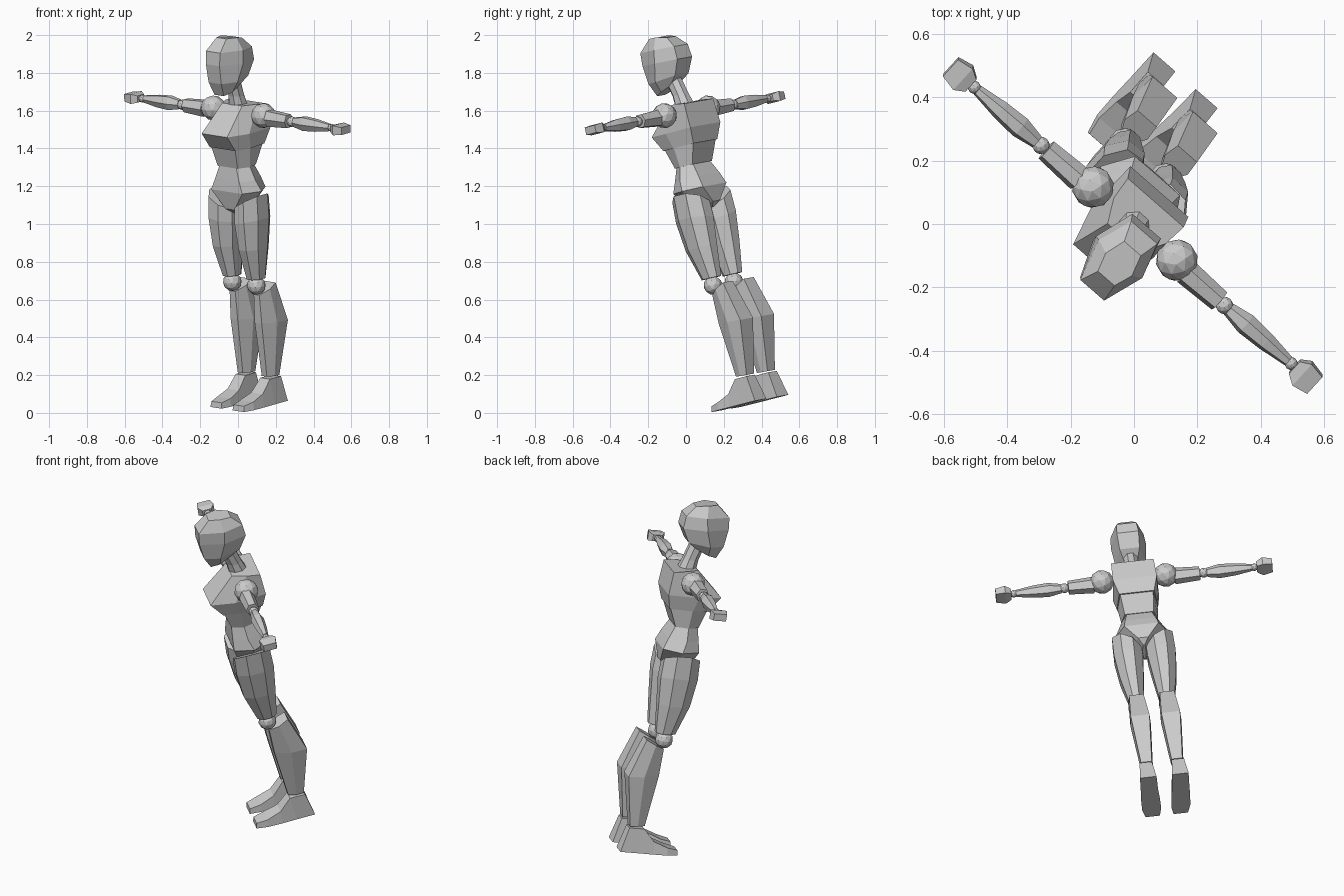
import bpy, bmesh, math
from mathutils import Vector, Matrix

if "Cube" in bpy.data.objects:
    bpy.data.objects.remove(bpy.data.objects["Cube"])

# Leaning body frame: x = left side, y = back, z = up along the spine; origin between the shoulders
left = Vector((0.749, -0.653, -0.116)).normalized()
up = Vector((-0.045, -0.21, 0.977))
up = (up - left * up.dot(left)).normalized()
front = left.cross(up)
FRAME = Matrix((left, -front, up)).transposed().to_4x4()
FRAME.translation = (0, -0.005, 1.612)

grey = bpy.data.materials.new("mid_grey")
grey.diffuse_color = (0.6, 0.6, 0.6, 1)
grey.use_nodes = True
grey.node_tree.nodes["Principled BSDF"].inputs["Base Color"].default_value = grey.diffuse_color


def finish(name, bm):
    bmesh.ops.recalc_face_normals(bm, faces=bm.faces)
    me = bpy.data.meshes.new(name)
    bm.to_mesh(me)
    bm.free()
    me.materials.append(grey)
    ob = bpy.data.objects.new(name, me)
    ob.matrix_world = FRAME
    bpy.context.collection.objects.link(ob)


def loft(name, rings, side=1):
    """Skin closed rings of (left, front, up) points and cap both ends."""
    bm = bmesh.new()
    loops = [[bm.verts.new((side * l, -f, u)) for l, f, u in r] for r in rings]
    n = len(loops[0])
    for a, b in zip(loops, loops[1:]):
        for i in range(n):
            j = (i + 1) % n
            bm.faces.new((a[i], a[j], b[j], b[i]))
    bm.faces.new(loops[0])
    bm.faces.new(loops[-1])
    finish(name, bm)


def both(half):
    """Complete a ring from its left half, listed front to back."""
    return half + [(-l, f, u) for l, f, u in reversed(half)]


def ball(name, l, f, u, r, side):
    bm = bmesh.new()
    bmesh.ops.create_icosphere(bm, subdivisions=2, radius=r,
                               matrix=Matrix.Translation((side * l, -f, u)))
    finish(name, bm)


def level_ring(l, f, u, hw, hd, n=8, slope=0):
    """Ring across a vertical limb; slope raises its outer side."""
    k = 1 / math.cos(math.pi / n)
    pts = []
    for i in range(n):
        a = math.tau * (i + 0.5) / n
        c, s = math.cos(a) * k, math.sin(a) * k
        pts.append((l + hw * c, f + hd * s, u + slope * c))
    return pts


def arm_ring(l, hf, hu, n=6):
    """Ring across an arm reaching sideways."""
    return [(l, 0.007 + hf * math.cos(math.tau * i / n),
             -0.025 + hu * math.sin(math.tau * i / n) / math.sin(math.pi / 3))
            for i in range(n)]


def box_ring(l, hf, hu):
    return [(l, 0.007 + a * hf, -0.025 + b * hu) for a, b in ((1, 1), (1, -1), (-1, -1), (-1, 1))]


# Head and neck
loft("head", [both(h) for h in (
    [(.032, .145, .098), (.052, .095, .112), (.035, .035, .135)],
    [(.045, .175, .170), (.085, .090, .170), (.055, -.030, .180)],
    [(.048, .187, .270), (.098, .055, .265), (.060, -.075, .260)],
    [(.050, .180, .340), (.092, .045, .335), (.055, -.068, .330)],
    [(.035, .110, .402), (.055, .050, .400), (.035, -.015, .385)])])
loft("neck", [level_ring(0, -.005, .01, .050, .050), level_ring(0, .01, .075, .040, .042),
              level_ring(0, .04, .18, .038, .042)])

# Torso
loft("chest", [both(h) for h in (
    [(.070, .045, .030), (.110, -.030, .030), (.118, -.105, .020)],
    [(.090, .195, -.110), (.128, .060, -.112), (.122, -.115, -.110)],
    [(.090, .135, -.195), (.115, .040, -.195), (.097, -.090, -.195)])])
loft("abdomen", [both(h) for h in (
    [(.085, .130, -.190), (.112, .040, -.190), (.092, -.085, -.190)],
    [(.070, .100, -.300), (.102, .035, -.300), (.080, -.035, -.300)])])
loft("pelvis", [both(h) for h in (
    [(.060, .098, -.300), (.102, .035, -.300), (.070, -.032, -.300)],
    [(.085, .108, -.370), (.132, .030, -.370), (.085, -.065, -.370)],
    [(.110, .115, -.430), (.155, .010, -.430), (.095, -.088, -.430)],
    [(.030, .095, -.530), (.060, .010, -.515), (.028, -.075, -.515)],
    [(.006, .060, -.555), (.010, .010, -.550), (.006, -.045, -.540)])])

for side, tag in ((1, "left"), (-1, "right")):
    # Arm
    ball(tag + "_shoulder", .177, -.003, -.019, .067, side)
    loft(tag + "_upper_arm", [arm_ring(.225, .043, .042), arm_ring(.365, .037, .034)], side)
    ball(tag + "_elbow", .387, .007, -.025, .028, side)
    loft(tag + "_forearm", [arm_ring(.405, .023, .024), arm_ring(.475, .036, .036),
                            arm_ring(.560, .031, .031), arm_ring(.655, .018, .018)], side)
    ball(tag + "_wrist", .668, .007, -.025, .021, side)
    loft(tag + "_hand", [box_ring(.682, .026, .018), box_ring(.715, .046, .026),
                         box_ring(.768, .036, .020)], side)

    # Leg
    loft(tag + "_thigh", [
        level_ring(.090, .022, -.490, .078, .102, slope=.045),
        level_ring(.092, .022, -.590, .079, .106, slope=.015),
        level_ring(.091, .020, -.740, .065, .090),
        level_ring(.085, .002, -.910, .043, .055)], side)
    ball(tag + "_knee", .085, .003, -.950, .050, side)
    # each shin ring is (front half width, side, back half width, front, back, front height, back height)
    loft(tag + "_shin", [
        [(.085 - a, f, u), (.085 + a, f, u), (.088 + m, (f + b) / 2, (u + v) / 2),
         (.085 + c, b, v), (.085 - c, b, v), (.082 - m, (f + b) / 2, (u + v) / 2)]
        for a, m, c, f, b, u, v in (
            (.020, .045, .040, .005, -.105, -1.000, -.950),
            (.025, .054, .052, .000, -.178, -1.155, -1.165),
            (.018, .032, .030, -.032, -.118, -1.450, -1.455))], side)
    # Foot: sections from heel to toe, turned slightly inward
    loft(tag + "_foot", [
        [(x - a, f, -1.600), (x + a, f, -1.600), (x + b, g, u), (x - b, g, u)]
        for x, a, b, f, g, u in (
            (.089, .046, .034, -.155, -.122, -1.462),
            (.087, .048, .034, -.050, -.036, -1.462),
            (.084, .052, .040, .035, .030, -1.530),
            (.081, .053, .046, .115, .110, -1.558),
            (.078, .040, .036, .178, .172, -1.570))], side)
